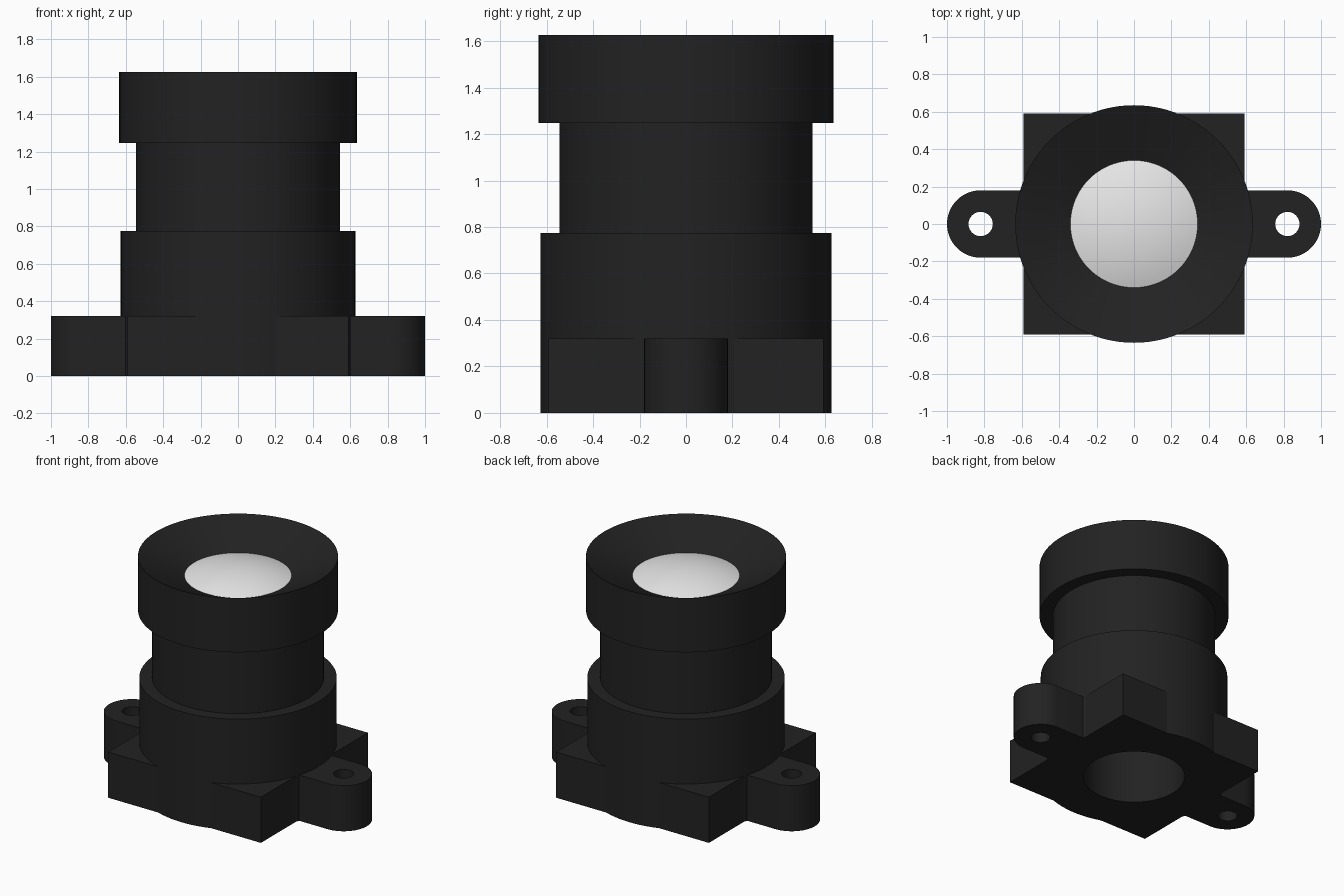
import bpy, bmesh, math

if "Cube" in bpy.data.objects:
    bpy.data.objects.remove(bpy.data.objects["Cube"])

SEG = 96
BORE = 0.34


def material(name, value):
    m = bpy.data.materials.new(name)
    m.diffuse_color = (value, value, value, 1)
    m.use_nodes = True
    m.node_tree.nodes["Principled BSDF"].inputs["Base Color"].default_value = m.diffuse_color
    return m


black = material("matte black plastic", 0.016)
white = material("pale lens glass", 0.8)


def lathe(name, profile, mat, closed=False):
    """Revolve (radius, z) points around the z axis."""
    bm = bmesh.new()
    verts = [bm.verts.new((r, 0, z)) for r, z in profile]
    pairs = list(zip(verts, verts[1:] + verts[:1])) if closed else list(zip(verts, verts[1:]))
    edges = [bm.edges.new(p) for p in pairs]
    bmesh.ops.spin(bm, geom=verts + edges, cent=(0, 0, 0), axis=(0, 0, 1),
                   angle=2 * math.pi, steps=SEG, use_duplicate=False)
    bmesh.ops.remove_doubles(bm, verts=bm.verts, dist=1e-5)
    bmesh.ops.recalc_face_normals(bm, faces=bm.faces)
    return finish(name, bm, mat)


def prism(name, outline, z0, z1, mat):
    """Extrude a flat outline upward."""
    bm = bmesh.new()
    face = bm.faces.new([bm.verts.new((x, y, z0)) for x, y in outline])
    ext = bmesh.ops.extrude_face_region(bm, geom=[face])
    top = [v for v in ext["geom"] if isinstance(v, bmesh.types.BMVert)]
    bmesh.ops.translate(bm, verts=top, vec=(0, 0, z1 - z0))
    bmesh.ops.recalc_face_normals(bm, faces=bm.faces)
    return finish(name, bm, mat)


def finish(name, bm, mat):
    mesh = bpy.data.meshes.new(name)
    bm.to_mesh(mesh)
    bm.free()
    mesh.materials.append(mat)
    ob = bpy.data.objects.new(name, mesh)
    bpy.context.collection.objects.link(ob)
    return ob


def arc(cx, r, a0, a1, n):
    return [(cx + r * math.cos(math.radians(a0 + (a1 - a0) * i / n)),
             r * math.sin(math.radians(a0 + (a1 - a0) * i / n))) for i in range(n + 1)]


def circle(cx, r, n):
    return arc(cx, r, 0, 360, n)[:-1]


def combine(target, other, operation):
    """Apply a boolean and remove the helper."""
    mod = target.modifiers.new(operation.lower(), "BOOLEAN")
    mod.operation, mod.object, mod.solver = operation, other, "EXACT"
    bpy.context.view_layer.objects.active = target
    bpy.ops.object.modifier_apply(modifier=mod.name)
    bpy.data.objects.remove(other)


def smooth(ob):
    bpy.ops.object.select_all(action="DESELECT")
    ob.select_set(True)
    bpy.context.view_layer.objects.active = ob
    bpy.ops.object.shade_smooth_by_angle(angle=math.radians(20))


# Mount: round socket, square plate and two screw ears
mount = prism("mount", circle(0, 0.627, SEG), 0, 0.775, black)
h = 0.592
combine(mount, prism("plate", [(-h, -h), (h, -h), (h, h), (-h, h)], 0, 0.32, black), "UNION")
for side in (-1, 1):
    ear = [(side * x, y) for x, y in [(0.45, -0.18)] + arc(0.82, 0.18, -90, 90, 32) + [(0.45, 0.18)]]
    combine(mount, prism("ear", ear, 0, 0.32, black), "UNION")
    combine(mount, prism("screw_hole", circle(side * 0.82, 0.065, 32), -0.1, 0.5, black), "DIFFERENCE")
combine(mount, prism("bore", circle(0, BORE, SEG), -0.1, 1, black), "DIFFERENCE")
smooth(mount)

# Barrel: neck, wide head and sloping front funnel
smooth(lathe("barrel", [(BORE, 0.775), (0.545, 0.775), (0.545, 1.247), (0.635, 1.247),
                        (0.635, 1.627), (BORE, 1.49)], black, closed=True))

# Lens: shallow dome on a thin disc
bulge = 0.06
R = (BORE ** 2 + bulge ** 2) / (2 * bulge)
a_max = math.asin(BORE / R)
dome = [(R * math.sin(a_max * i / 10), 1.49 + bulge - R * (1 - math.cos(a_max * i / 10)))
        for i in range(11)]
smooth(lathe("lens", dome + [(BORE, 1.46), (0, 1.46)], white))
